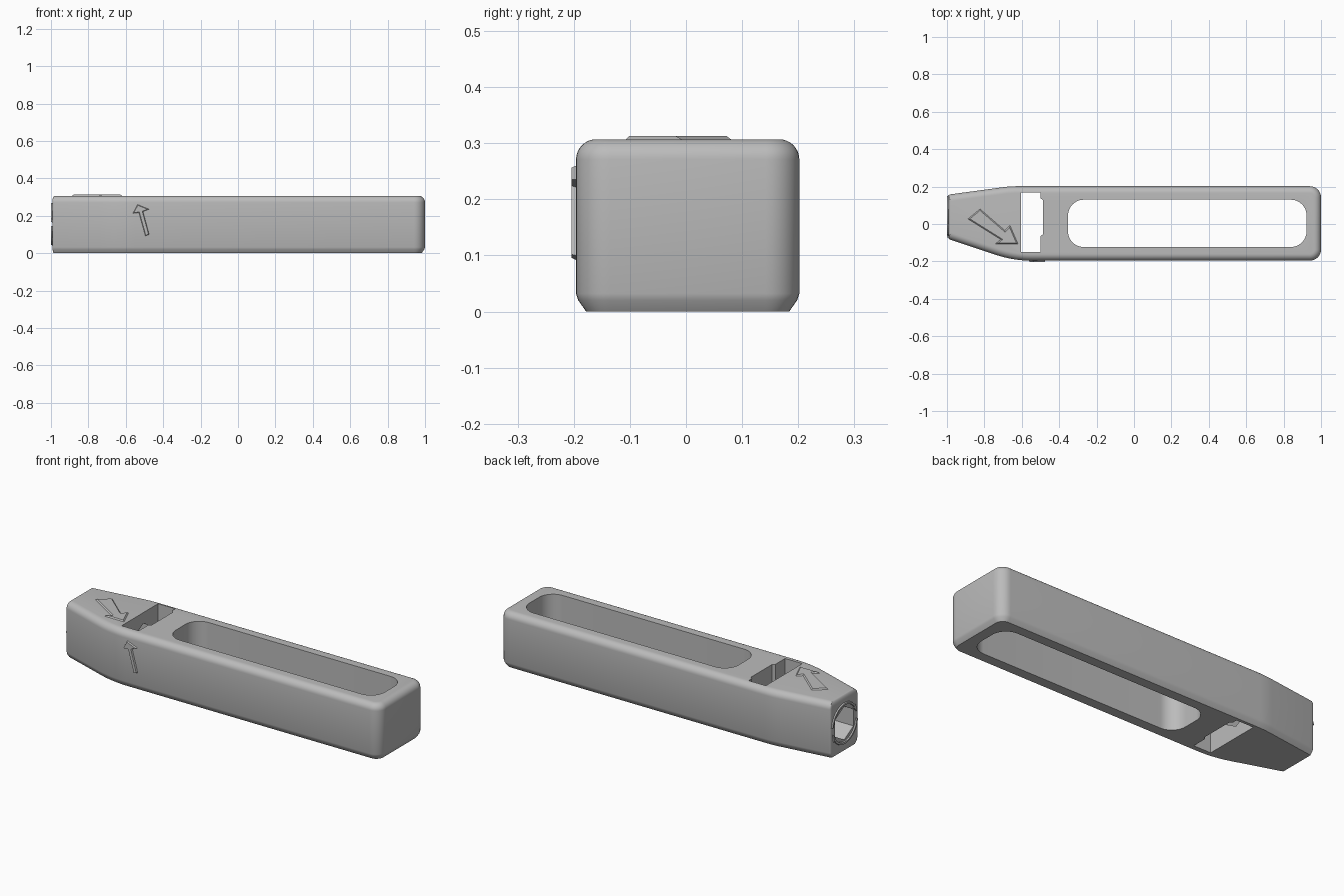
import bpy, bmesh, math
from mathutils import Vector, Matrix

if "Cube" in bpy.data.objects:
    bpy.data.objects.remove(bpy.data.objects["Cube"], do_unlink=True)

grey = bpy.data.materials.new("plain_grey")
grey.use_nodes = True
colour = (0.5, 0.5, 0.5, 1)
grey.diffuse_color = colour
grey.node_tree.nodes["Principled BSDF"].inputs["Base Color"].default_value = colour


def offset(points, d, weights=None):
    """Move each edge of a counterclockwise polygon inwards."""
    n = len(points)
    pts = [Vector(p) for p in points]
    weights = weights or [1] * n
    out = []
    for i in range(n):
        a = (pts[i] - pts[i - 1]).normalized()
        b = (pts[(i + 1) % n] - pts[i]).normalized()
        cross = a.x * b.y - a.y * b.x
        da, db = d * weights[i - 1], d * weights[i]
        out.append(pts[i] + (b * da - a * db) / cross)
    return out


def rounded(points, radii, segments=8):
    """Fillet each corner of a convex polygon."""
    n = len(points)
    pts = [Vector(p) for p in points]
    out = []
    for i in range(n):
        a = (pts[i] - pts[i - 1]).normalized()
        b = (pts[(i + 1) % n] - pts[i]).normalized()
        r, turn = radii[i], a.angle(b)
        start = pts[i] - a * r * math.tan(turn / 2)
        centre = start + Vector((-a.y, a.x)) * r
        for s in range(segments + 1):
            spin = Matrix.Rotation(turn * s / segments, 2)
            out.append(centre + spin @ (start - centre))
    return out


def loft(name, rings, matrix=None):
    """Join equal 3D rings with quads and close both ends."""
    bm = bmesh.new()
    loops = [[bm.verts.new(p) for p in ring] for ring in rings]
    for low, high in zip(loops, loops[1:]):
        for i in range(len(low)):
            bm.faces.new((low[i - 1], low[i], high[i], high[i - 1]))
    bm.faces.new(loops[0][::-1])
    bm.faces.new(loops[-1])
    if matrix:
        bm.transform(matrix)
    bmesh.ops.recalc_face_normals(bm, faces=bm.faces)
    mesh = bpy.data.meshes.new(name)
    bm.to_mesh(mesh)
    bm.free()
    mesh.materials.append(grey)
    obj = bpy.data.objects.new(name, mesh)
    bpy.context.collection.objects.link(obj)
    return obj


def level(points, z):
    return [(p[0], p[1], z) for p in points]


def cut(target, cutter):
    bpy.context.view_layer.objects.active = target
    mod = target.modifiers.new("cut", "BOOLEAN")
    mod.operation, mod.solver, mod.object = "DIFFERENCE", "EXACT", cutter
    bpy.ops.object.modifier_apply(modifier=mod.name)
    bpy.data.objects.remove(cutter, do_unlink=True)


def emboss(name, points, height, matrix, slope=0.006):
    """Raised plate with sloping edges, sunk slightly into its base."""
    return loft(name, [level(points, -0.004), level(points, 0),
                       level(offset(points, slope), height)], matrix)


# Body: tapered plan, chamfered below and rounded above
HEIGHT = 0.307
plan = [(-0.993, -0.08), (-0.645, -0.196), (1, -0.196), (1, 0.202),
        (-0.66, 0.202), (-0.993, 0.157)]
corner = [0.012, 0.6, 0.06, 0.06, 0.6, 0.012]
edge_weight = [1, 1, 1, 1, 1, 0.35]
steps = [(0.018, 0), (0.004, 0.02), (0, 0.032)]
FILLET = 0.036
for k in range(9):
    t = math.pi / 2 * k / 8
    steps.append((FILLET * (1 - math.cos(t)), HEIGHT - FILLET * (1 - math.sin(t))))
rings = []
for inset, z in steps:
    radii = [max(r - inset, 0.002) for r in corner]
    rings.append(level(rounded(offset(plan, inset, edge_weight), radii), z))
body = loft("clamp_body", rings)

# Long slot through the handle
slot = rounded([(-0.353, -0.123), (0.923, -0.123), (0.923, 0.13), (-0.353, 0.13)],
               [0.085] * 4, 12)
cut(body, loft("slot_cutter", [level(slot, -0.1), level(slot, 0.5)]))

# Window with a shallow recess in one wall
window = [(-0.605, -0.15), (-0.5, -0.15), (-0.5, -0.065), (-0.487, -0.055),
          (-0.487, 0.128), (-0.5, 0.138), (-0.5, 0.168), (-0.605, 0.168)]
cut(body, loft("window_cutter", [level(window, -0.1), level(window, 0.5)]))

# Hexagonal socket from the narrow end into the window
AXIS_Y, AXIS_Z = 0.039, 0.155
hexagon = [(AXIS_Y + 0.092 * math.sin(i * math.pi / 3),
            AXIS_Z + 0.092 * math.cos(i * math.pi / 3)) for i in range(6)]
cut(body, loft("socket_cutter", [[(x, y, z) for y, z in hexagon] for x in (-1.1, -0.55)]))

# Arrow on top, pointing at the window
emboss("top_arrow", [(-0.888, 0.027), (-0.712, -0.083), (-0.743, -0.107), (-0.62, -0.107),
                     (-0.663, -0.008), (-0.69, -0.035), (-0.823, 0.08)],
       0.006, Matrix.Translation((0, 0, HEIGHT)))

# Arrow on the front
front = Matrix.Translation((0, -0.196, 0)) @ Matrix.Rotation(math.pi / 2, 4, "X")
emboss("front_arrow", [(-0.495, 0.092), (-0.475, 0.1), (-0.508, 0.222), (-0.476, 0.235),
                       (-0.537, 0.26), (-0.562, 0.213), (-0.53, 0.217)],
       0.008, front, 0.003)

# Two curved arrows around the socket
end = Matrix(((0, 0, -1, -0.993), (1, 0, 0, AXIS_Y), (0, 1, 0, AXIS_Z), (0, 0, 0, 1)))
for name, turn in (("upper_turn_arrow", 0.1), ("lower_turn_arrow", 0.1 + math.pi)):
    angles = [turn + 2.4 * i / 20 for i in range(21)]
    tip = turn + 2.8
    outline = [(r * math.cos(a), r * math.sin(a)) for r, a in
               [(0.113, a) for a in angles] + [(0.118, angles[-1]), (0.106, tip),
                (0.094, angles[-1])] + [(0.099, a) for a in reversed(angles)]]
    emboss(name, outline, 0.007, end, 0.002)

# Smooth curves, crisp edges
bpy.ops.object.select_all(action="DESELECT")
body.select_set(True)
bpy.context.view_layer.objects.active = body
bpy.ops.object.shade_smooth_by_angle(angle=math.radians(30))
